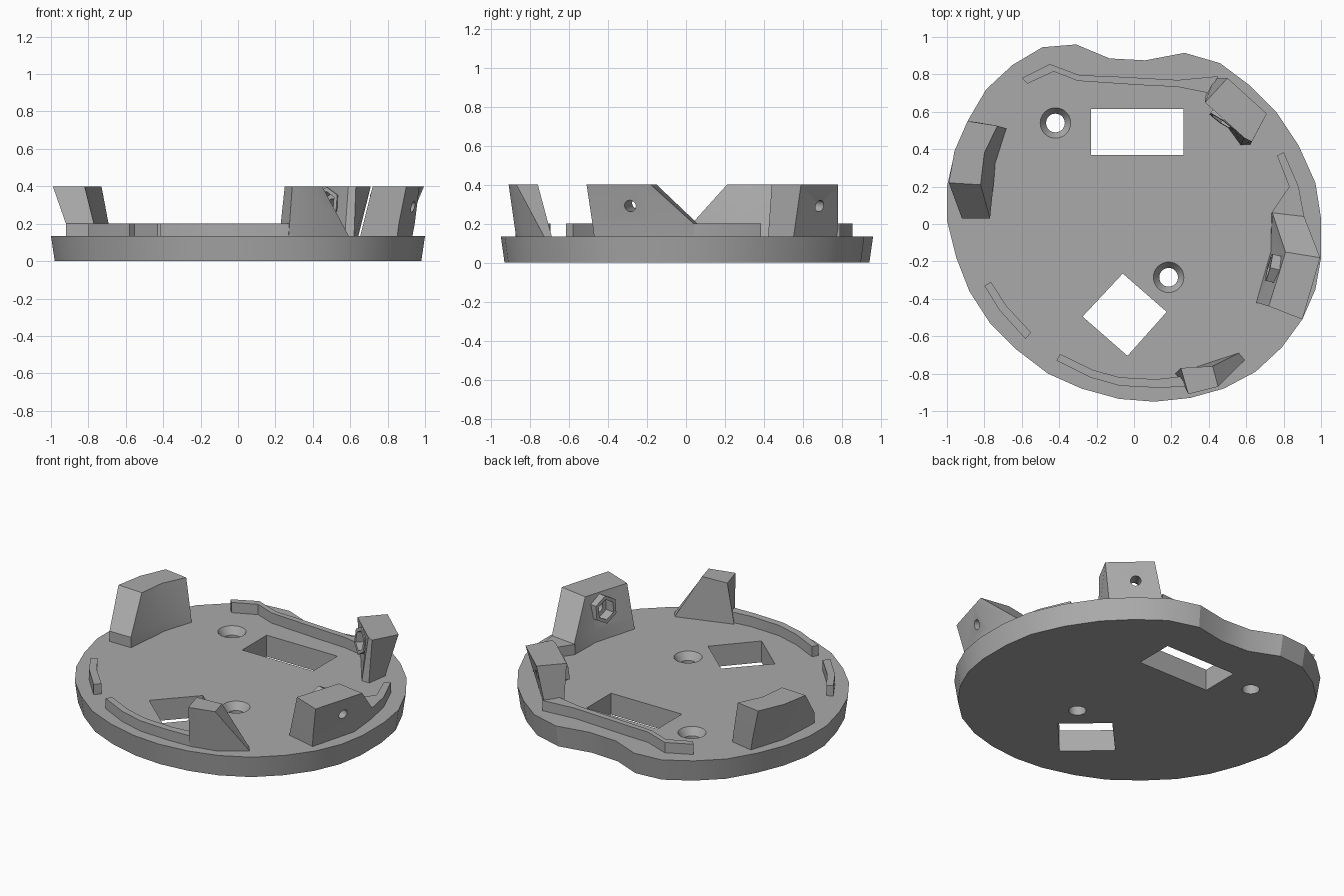
import bpy
import bmesh
import math
from mathutils import Vector

cube = bpy.data.objects.get("Cube")
if cube:
    bpy.data.objects.remove(cube, do_unlink=True)

grey = bpy.data.materials.new("plain_grey")
grey.use_nodes = True
colour = (0.4, 0.4, 0.4, 1)
grey.diffuse_color = colour
grey.node_tree.nodes["Principled BSDF"].inputs["Base Color"].default_value = colour

PLATE_TOP, RAIL_TOP, TAB_TOP = 0.135, 0.2, 0.4
SUNK = 0.12  # foot of raised parts, just inside the plate


def finish(name, bm):
    bmesh.ops.recalc_face_normals(bm, faces=bm.faces)
    mesh = bpy.data.meshes.new(name)
    bm.to_mesh(mesh)
    bm.free()
    mesh.materials.append(grey)
    obj = bpy.data.objects.new(name, mesh)
    bpy.context.collection.objects.link(obj)
    return obj


def loft(name, *layers):
    """Closed solid through (height, outline) layers of equal point count."""
    bm = bmesh.new()
    rings = [[bm.verts.new((x, y, z)) for x, y in pts] for z, pts in layers]
    for low, high in zip(rings, rings[1:]):
        for i in range(len(low)):
            j = (i + 1) % len(low)
            bm.faces.new((low[i], low[j], high[j], high[i]))
    bm.faces.new(rings[0][::-1])
    bm.faces.new(rings[-1])
    return finish(name, bm)


def rod(name, start, end, radius, sides, end_radius=None):
    """Cylinder or cone between two points."""
    start, end = Vector(start), Vector(end)
    axis = end - start
    bm = bmesh.new()
    bmesh.ops.create_cone(bm, cap_ends=True, segments=sides, radius1=radius,
                          radius2=end_radius or radius, depth=axis.length)
    turn = axis.to_track_quat('Z', 'Y').to_matrix().to_4x4()
    turn.translation = (start + end) / 2
    bmesh.ops.transform(bm, matrix=turn, verts=bm.verts)
    return finish(name, bm)


def combine(obj, tool, operation='DIFFERENCE'):
    mod = obj.modifiers.new(operation, 'BOOLEAN')
    mod.operation, mod.solver, mod.object = operation, 'EXACT', tool
    tool.hide_render = True
    bpy.context.view_layer.update()
    result = obj.evaluated_get(bpy.context.evaluated_depsgraph_get())
    mesh = bpy.data.meshes.new_from_object(result)
    obj.modifiers.clear()
    obj.data = mesh
    bpy.data.objects.remove(tool, do_unlink=True)


# Base plate with a shallow notch at the back and a slight draft
outline = [(-.31, .96), (-.49, .945), (-.65, .85), (-.79, .72), (-.89, .55),
           (-.96, .38), (-1, .2), (-1, .02), (-.95, -.18), (-.88, -.36),
           (-.77, -.53), (-.63, -.67), (-.46, -.8), (-.28, -.88), (-.08, -.935),
           (.11, -.95), (.3, -.93), (.48, -.88), (.65, -.79), (.79, -.66),
           (.9, -.51), (.97, -.35), (1, -.18), (1, .03), (.97, .22),
           (.88, .42), (.76, .6), (.62, .74), (.46, .86), (.27, .915),
           (.06, .875), (-.13, .885)]
plate = loft("base_plate",
             (0, [(x * .98, y * .98) for x, y in outline]),
             (PLATE_TOP, outline))

# Windows through the plate
windows = ([(-.23, .37), (.265, .37), (.265, .615), (-.23, .615)],
           [(-.06, -.265), (.175, -.47), (-.035, -.705), (-.275, -.495)])
for shape in windows:
    combine(plate, loft("window_cutter", (-.1, shape), (.3, shape)))

# Countersunk screw holes
for x, y in ((-.42, .54), (.185, -.285)):
    combine(plate, rod("hole_cutter", (x, y, -.1), (x, y, .3), .05, 32))
    combine(plate, rod("countersink_cutter", (x, y, .09), (x, y, .14), .05, 32, .085))

# Low locating rails: outer edge, then inner edge walked back
rails = {
    "back_rail": [(-.6, .78), (-.45, .855), (-.29, .795), (-.13, .79), (.235, .77), (.45, .79),
                  (.4, .7), (.235, .733), (.03, .743), (-.3, .765), (-.43, .815), (-.57, .75)],
    "left_rail": [(.8, .385), (.88, .2), (.91, .04), (.735, .06), (.83, .2), (.765, .365)],
    "right_rail": [(-.8, -.33), (-.72, -.46), (-.58, -.615),
                   (-.55, -.58), (-.68, -.44), (-.765, -.31)],
    "front_rail": [(-.415, -.73), (-.235, -.82), (-.075, -.865), (.12, -.875), (.29, -.87),
                   (.25, -.815), (.12, -.83), (-.075, -.82), (-.22, -.78), (-.395, -.695)],
}
parts = [plate]
for name, shape in rails.items():
    parts.append(loft(name, (SUNK, shape), (RAIL_TOP, shape)))

# Leaning tabs
parts.append(loft(
    "right_tab",
    (SUNK, [(-.68, .51), (-.74, .32), (-.77, .03), (-.92, .03), (-.9, .32), (-.83, .54)]),
    (RAIL_TOP, [(-.692, .514), (-.755, .33), (-.77, .03), (-.92, .03), (-.915, .34), (-.845, .545)]),
    (TAB_TOP, [(-.73, .525), (-.8, .38), (-.82, .21), (-.99, .22), (-.96, .39), (-.89, .55)])))

parts.append(loft(
    "front_tab",
    (SUNK, [(.22, -.8), (.57, -.685), (.6, -.72), (.45, -.83), (.27, -.87)]),
    (TAB_TOP, [(.25, -.77), (.42, -.76), (.45, -.87), (.37, -.89), (.29, -.91)])))

left_tab = loft(
    "left_tab",
    (SUNK, [(.65, -.42), (.73, -.14), (.735, .06), (.91, .04), (.93, -.17), (.85, -.47)]),
    (RAIL_TOP, [(.67, -.425), (.75, -.14), (.74, .06), (.91, .04), (.945, -.17), (.86, -.48)]),
    (TAB_TOP, [(.72, -.44), (.78, -.25), (.81, -.15), (.995, -.18), (.97, -.27), (.9, -.51)]))

back_tab = loft(
    "back_tab",
    (SUNK, [(.38, .68), (.57, .42), (.62, .42), (.64, .55), (.43, .78)]),
    (TAB_TOP, [(.38, .65), (.59, .46), (.63, .44), (.71, .59), (.5, .78)]))

# Hexagonal nut seats and cross bores in two tabs
seats = ((left_tab, (.735, -.235, .31), (.95, -.29, .29)),
         (back_tab, (.475, .56, .31), (.565, .69, .29)))
for tab, inner, outer in seats:
    inner, outer = Vector(inner), Vector(outer)
    way = (outer - inner).normalized()
    combine(tab, rod("nut_boss", inner - way * .015, inner + way * .05, .085, 6), 'UNION')
    combine(tab, rod("nut_cutter", inner - way * .1, inner + way * .05, .062, 6))
    combine(tab, rod("bore_cutter", inner - way * .1, outer + way * .1, .03, 20))
    parts.append(tab)

# Smooth the gentle wall facets, keep real edges crisp
bpy.ops.object.select_all(action='DESELECT')
for obj in parts:
    obj.select_set(True)
bpy.context.view_layer.objects.active = plate
bpy.ops.object.shade_smooth_by_angle(angle=math.radians(22))
